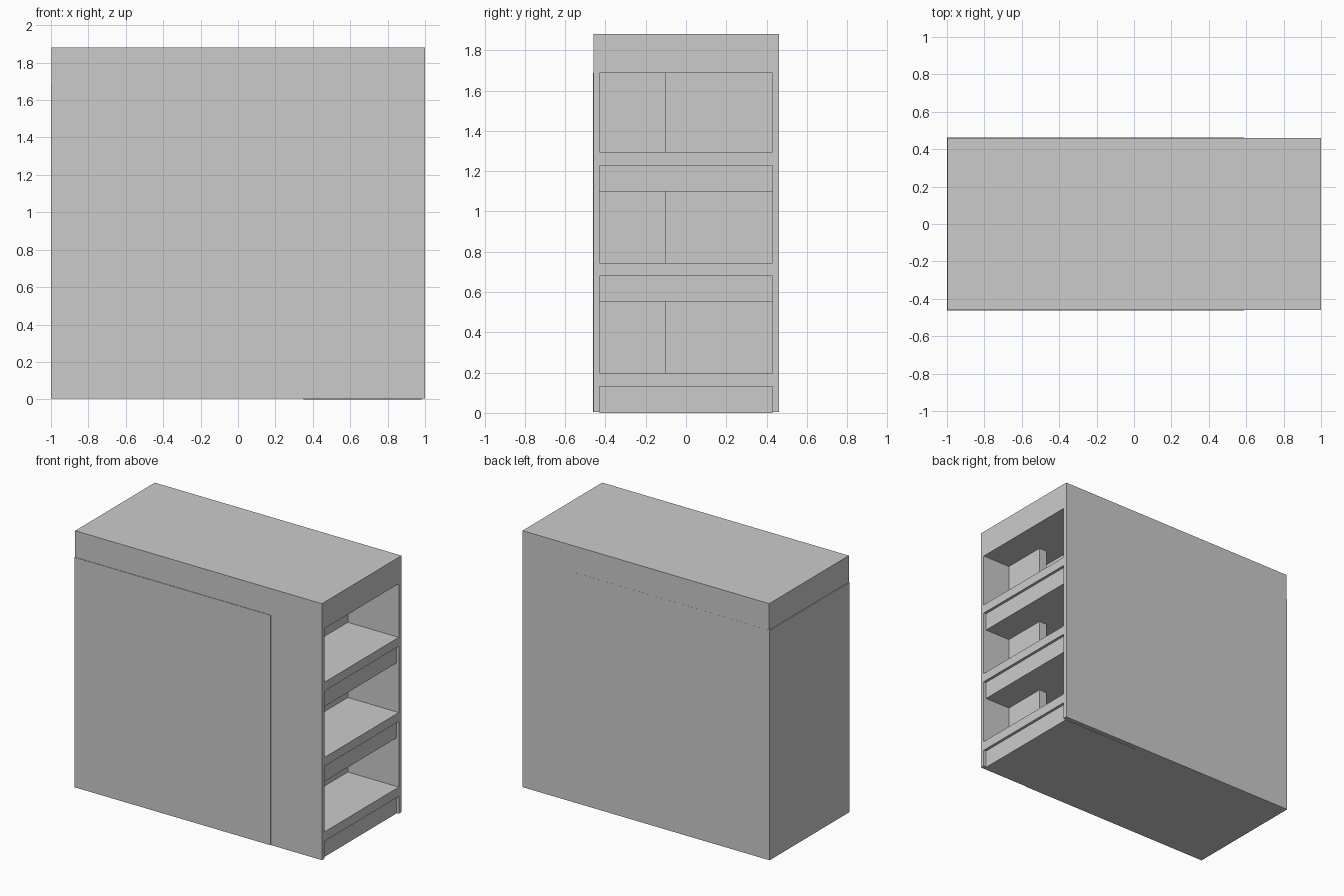
import bpy
import bmesh

if "Cube" in bpy.data.objects:
    bpy.data.objects.remove(bpy.data.objects["Cube"])


def box(name, x, y, z):
    """Axis-aligned box from (min, max) pairs."""
    bm = bmesh.new()
    bmesh.ops.create_cube(bm, size=1)
    for v in bm.verts:
        for i, (lo, hi) in enumerate((x, y, z)):
            v.co[i] = lo if v.co[i] < 0 else hi
    mesh = bpy.data.meshes.new(name)
    bm.to_mesh(mesh)
    bm.free()
    ob = bpy.data.objects.new(name, mesh)
    bpy.context.collection.objects.link(ob)
    return ob


FRONT, BACK = -0.459, 0.461      # outer faces of the body
IN = 0.43                        # half width of the bays
END = 0.588                      # where the closed casing stops
TOP = 1.686                      # underside of the top slab
FOOT = 0.004

# Closed casing, standing slightly proud of the body
box("main_casing", (-1.0, END), (-0.4625, 0.4615), (FOOT, TOP))

# Thick top slab over the whole length
box("top_slab", (-0.996, 1.0), (FRONT, BACK), (TOP, 1.88))

# Side walls of the open end
box("front_side_wall", (END, 1.0), (FRONT, -IN), (FOOT, TOP))
box("back_side_wall", (END, 1.0), (IN, BACK), (FOOT, TOP))

# Three open bays: flush shelf, set-back panel below it, inner partition
shelves = [(0.13, 0.199), (0.679, 0.744), (1.229, 1.294)]
panel_bottoms = [0.0, 0.552, 1.10]
ceilings = [0.552, 1.10, TOP]
for i, ((lo, hi), bottom, ceiling) in enumerate(zip(shelves, panel_bottoms, ceilings), 1):
    box(f"shelf_{i}", (END, 1.0), (-IN, IN), (lo, hi))
    start = 0.35 if i == 1 else END
    box(f"recessed_panel_{i}", (start, 0.98), (-IN, IN), (bottom, lo))
    box(f"partition_{i}", (0.708, 0.772), (-IN, -0.10), (hi, ceiling))
